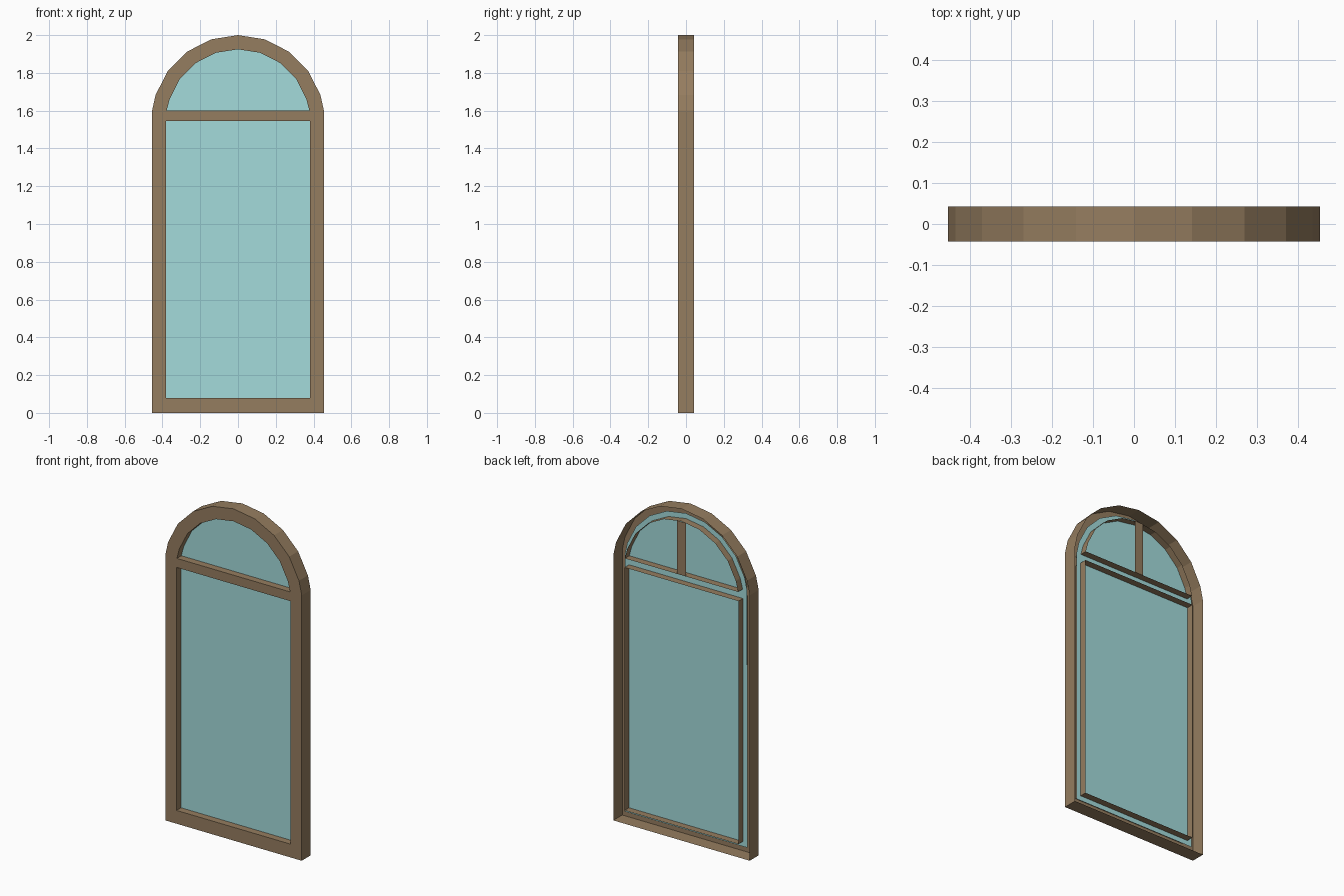
import bpy, bmesh, math
from mathutils import Vector

if "Cube" in bpy.data.objects:
    bpy.data.objects.remove(bpy.data.objects["Cube"])

FRONT, BACK, GLASS_Y = -0.0425, 0.0425, 0.0


def material(name, color):
    m = bpy.data.materials.new(name)
    m.diffuse_color = (*color, 1)
    m.use_nodes = True
    m.node_tree.nodes["Principled BSDF"].inputs["Base Color"].default_value = m.diffuse_color
    return m


wood = material("wood", (0.30, 0.205, 0.115))
pane = material("pane", (0.37, 0.71, 0.71))


def arch(radius, centre, base_x, base_z):
    """Arch outline from the right springing point to the left one, in 18 degree steps."""
    pts = [(base_x, base_z)]
    for i in range(1, 10):
        a = math.radians(18 * i)
        pts.append((radius * math.cos(a), centre + radius * math.sin(a)))
    return pts + [(-base_x, base_z)]


def rect(x, z0, z1):
    return [(-x, z0), (x, z0), (x, z1), (-x, z1)]


def finish(bm, name, mat):
    mesh = bpy.data.meshes.new(name)
    bm.to_mesh(mesh)
    bm.free()
    mesh.materials.append(mat)
    obj = bpy.data.objects.new(name, mesh)
    bpy.context.collection.objects.link(obj)
    return obj


def loop_edges(bm, pts, y):
    vs = [bm.verts.new((x, y, z)) for x, z in pts]
    return [bm.edges.new((vs[i], vs[(i + 1) % len(vs)])) for i in range(len(vs))]


def sheet(name, pts, y, mat):
    bm = bmesh.new()
    bm.faces.new([bm.verts.new((x, y, z)) for x, z in pts])
    return finish(bm, name, mat)


outer = [(-0.455, 0), (0.455, 0)] + arch(0.459, 1.541, 0.455, 1.6)
lower_opening = rect(0.38, 0.08, 1.545)
upper_opening = arch(0.38, 1.545, 0.378, 1.6)

# Open-backed frame: pierced front face with outer walls and opening reveals
bm = bmesh.new()
edges = []
for pts in (outer, lower_opening, upper_opening):
    edges += loop_edges(bm, pts, FRONT)
bmesh.ops.triangle_fill(bm, edges=edges, use_beauty=True, normal=Vector((0, -1, 0)))
result = bmesh.ops.extrude_edge_only(bm, edges=edges)
moved = [v for v in result["geom"] if isinstance(v, bmesh.types.BMVert)]
bmesh.ops.translate(bm, verts=moved, vec=(0, BACK - FRONT, 0))
bmesh.ops.recalc_face_normals(bm, faces=bm.faces)
bmesh.ops.dissolve_limit(bm, angle_limit=0.01, verts=bm.verts, edges=bm.edges)
finish(bm, "window_frame", wood)

# Glass: one pane running behind the transom, slightly larger than the openings
glass = [(-0.41, 0.05), (0.41, 0.05)] + arch(0.412, 1.545, 0.408, 1.6)
sheet("glass_pane", glass, GLASS_Y, pane)

# Flat mullion across the back of the arch
sheet("rear_mullion", rect(0.029, 1.6, 1.922), BACK, wood)
